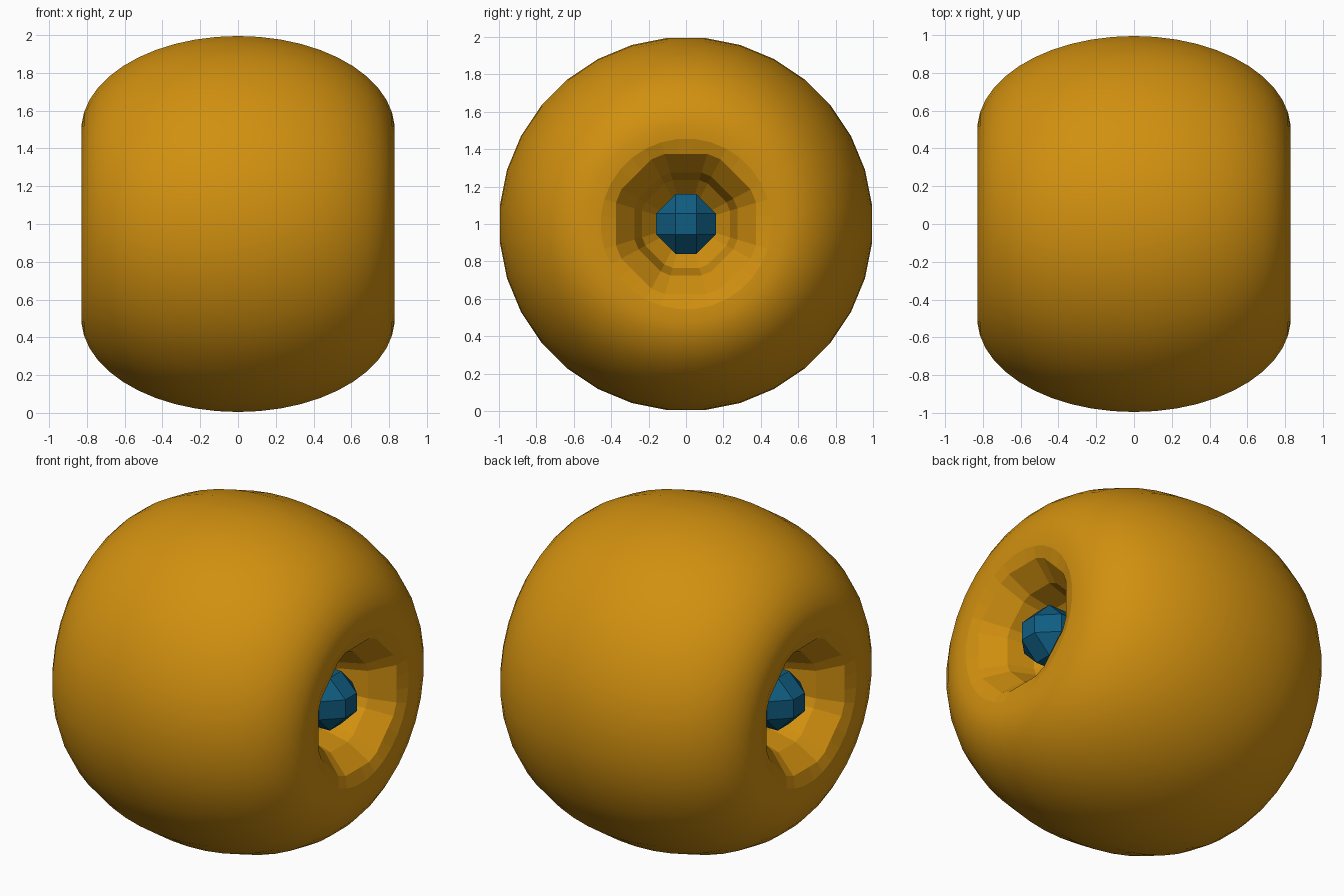
import bpy, bmesh, math
from itertools import permutations, product

default = bpy.data.objects.get("Cube")
if default:
    bpy.data.objects.remove(default, do_unlink=True)

SEGMENTS = 32
HALF_WIDTH = 0.83
CENTRE_Z = 1.0


def make_material(name, rgb):
    mat = bpy.data.materials.new(name)
    mat.use_nodes = True
    colour = (*rgb, 1.0)
    mat.diffuse_color = colour
    shader = next(n for n in mat.node_tree.nodes if n.type == "BSDF_PRINCIPLED")
    shader.inputs["Base Color"].default_value = colour
    shader.inputs["Roughness"].default_value = 0.8
    return mat


def make_object(name, bm, mat):
    bmesh.ops.recalc_face_normals(bm, faces=bm.faces[:])
    mesh = bpy.data.meshes.new(name)
    bm.to_mesh(mesh)
    bm.free()
    mesh.materials.append(mat)
    obj = bpy.data.objects.new(name, mesh)
    bpy.context.collection.objects.link(obj)
    return obj


def octagon_radius(angle, flat):
    """Distance to an octagon whose flat sides face the axes."""
    step = math.pi / 4
    offset = (angle + step / 2) % step - step / 2
    return flat / math.cos(offset)


orange = make_material("warm orange", (0.64, 0.28, 0.005))
blue = make_material("deep blue", (0.005, 0.11, 0.22))

# Round shell: a swollen ring about the x axis, elliptical in section
outer = []
for i in range(25):
    t = math.radians(-95 + i * 190 / 24)
    outer.append((HALF_WIDTH * math.sin(t), 0.5 + 0.5 * math.cos(t), False))

# Faceted hollow at each end, from the rim to its floor
hollow = [(0.803, 0.375, True), (0.68, 0.275, True),
          (0.52, 0.235, True), (0.42, 0.15, True)]
left = [(-x, r, o) for x, r, o in reversed(hollow)]
profile = left + outer + hollow

bm = bmesh.new()
rings = []
for x, radius, octagonal in profile:
    ring = []
    for k in range(SEGMENTS):
        a = math.tau * (k + 0.5) / SEGMENTS
        r = octagon_radius(a, radius) if octagonal else radius
        ring.append(bm.verts.new((x, r * math.cos(a), CENTRE_Z + r * math.sin(a))))
    rings.append(ring)

for i, (ring_a, ring_b) in enumerate(zip(rings, rings[1:])):
    smooth = len(left) <= i < len(left) + len(outer) - 1
    for k in range(SEGMENTS):
        n = (k + 1) % SEGMENTS
        face = bm.faces.new((ring_a[k], ring_a[n], ring_b[n], ring_b[k]))
        face.smooth = smooth
for ring in (rings[0], rings[-1]):
    bm.faces.new(ring)
make_object("round_shell", bm, orange)

# Low-poly balls seated in the two hollows
for name, side in (("left_ball", 1), ("right_ball", -1)):
    bm = bmesh.new()
    corners = {p for signs in product((1, -1), repeat=3)
               for p in permutations((0.055 * signs[0], 0.055 * signs[1], 0.16 * signs[2]))}
    for p in sorted(corners):
        bm.verts.new(p)
    bmesh.ops.convex_hull(bm, input=bm.verts[:])
    bmesh.ops.dissolve_limit(bm, angle_limit=0.02, verts=bm.verts[:], edges=bm.edges[:])
    ball = make_object(name, bm, blue)
    ball.location = (0.6 * side, 0, CENTRE_Z)
